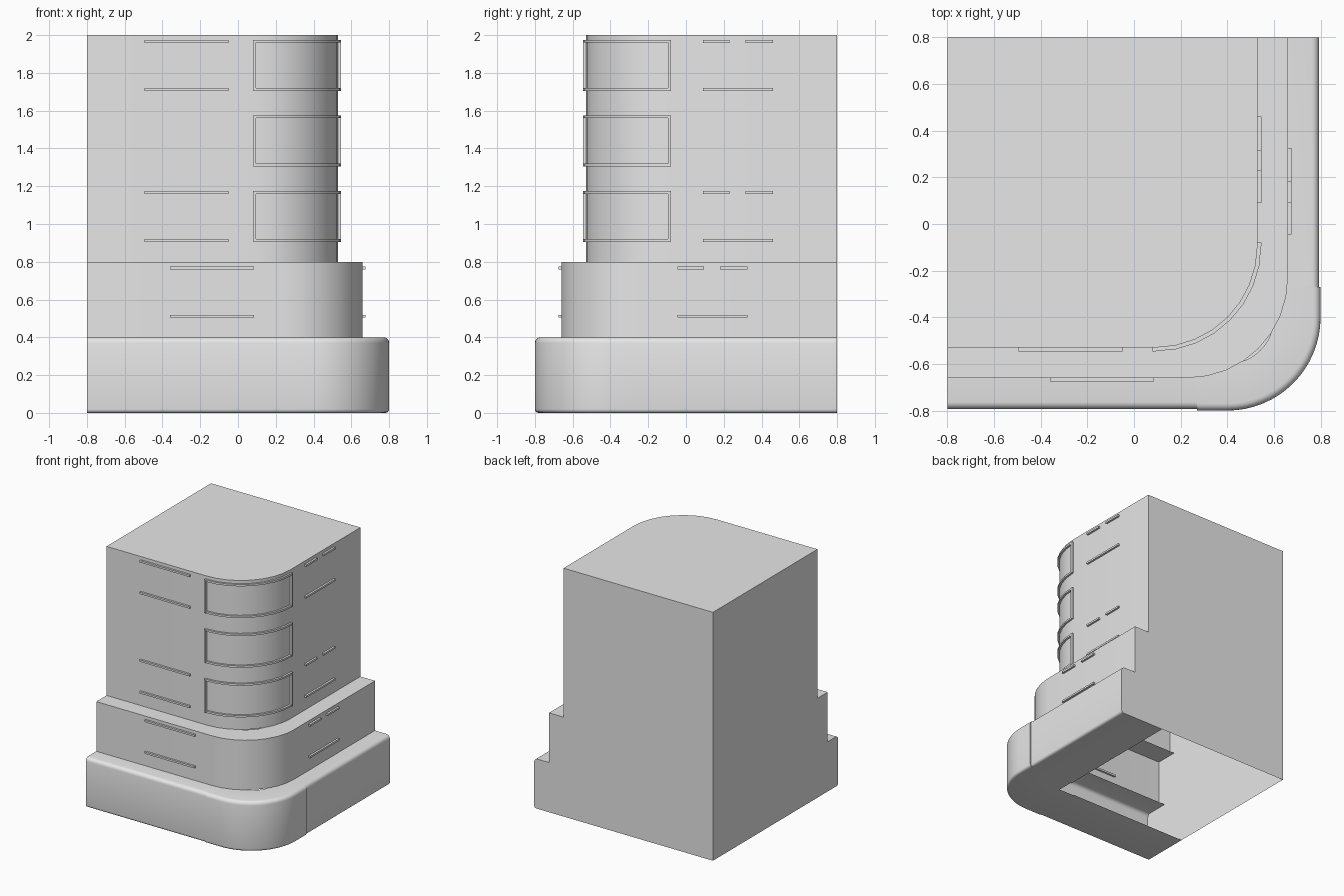
import bpy
import bmesh
from math import sin, cos, pi, radians

cube = bpy.data.objects.get("Cube")
if cube:
    bpy.data.objects.remove(cube)

BACK = 0.8      # plane of the two flat cut sides (x = -BACK, y = +BACK)

concrete = bpy.data.materials.new("light_grey")
concrete.use_nodes = True
concrete.diffuse_color = (0.8, 0.8, 0.8, 1)
concrete.node_tree.nodes["Principled BSDF"].inputs["Base Color"].default_value = (0.8, 0.8, 0.8, 1)


def finish(name, bm):
    mesh = bpy.data.meshes.new(name)
    bm.to_mesh(mesh)
    bm.free()
    mesh.materials.append(concrete)
    obj = bpy.data.objects.new(name, mesh)
    bpy.context.collection.objects.link(obj)
    bpy.ops.object.select_all(action='DESELECT')
    obj.select_set(True)
    bpy.context.view_layer.objects.active = obj
    bpy.ops.object.shade_smooth_by_angle(angle=radians(30))
    return obj


def arc(edge, radius, steps):
    """Rounded front-right corner, from the front side round to the right side."""
    c = edge - radius
    angles = [i * pi / 2 / steps for i in range(steps + 1)]
    return [(c + radius * sin(a), -c - radius * cos(a)) for a in angles]


def outline(edge, radius, steps, recess=0.0):
    """Front wall, corner and right wall; straight walls may sit back a little."""
    corner = arc(edge, max(radius, 0), steps)
    wall = edge - recess
    if recess:
        corner = [(0.27, -wall)] + [(0.27, -edge)] + corner + [(edge, -0.27), (wall, -0.27)]
    return [(-BACK, -wall)] + corner + [(wall, BACK)]


def sweep(bm, rows, closed=False):
    """Skin rows of (x, y, z) points, listed from the bottom up."""
    grid = [[bm.verts.new(p) for p in row] for row in rows]
    pairs = list(zip(grid, grid[1:]))
    if closed:
        pairs.append((grid[-1], grid[0]))
    for low, high in pairs:
        for i in range(len(low) - 1):
            bm.faces.new((low[i], low[i + 1], high[i + 1], high[i]))
    return grid


def tier(name, edge, radius, steps, profile, recess=0.0, cap=False):
    """Thin shell whose profile is (inset, height) pairs."""
    bm = bmesh.new()
    rows = [[(x, y, z) for x, y in outline(edge - d, radius - d, steps, recess)]
            for d, z in profile]
    grid = sweep(bm, rows)
    if cap:
        corner = bm.verts.new((-BACK, BACK, profile[-1][1]))
        bm.faces.new(grid[-1] + [corner])
    return finish(name, bm)


def fillet(radius, z, start):
    """Quarter round of a profile, centred at the given height."""
    return [(radius * (1 - cos(start + i * pi / 8)), z + radius * sin(start + i * pi / 8))
            for i in range(5)]


# Three stepped tiers, hollow below
base_round = fillet(0.02, 0.02, -pi / 2) + fillet(0.03, 0.37, 0)
tier("base_tier", 0.8, 0.4, 16, [(0.4, 0)] + base_round + [(0.2, 0.4)], recess=0.007)
tier("middle_tier", 0.66, 0.43, 8, [(0, 0.4), (0, 0.8), (0.18, 0.8)])
tier("tower", 0.53, 0.44, 8, [(0, 0.8), (0, 2.0)], cap=True)

# Stepped flat walls on the back and left
steps = [(0.793 - d, z) for d, z in base_round]
steps += [(0.66, 0.4), (0.66, 0.8), (0.53, 0.8), (0.53, 2.0)]
for name in ("back_wall", "left_wall"):
    bm = bmesh.new()
    section = [(-BACK, 2.0), (-BACK, 0.0)] + steps
    if name == "back_wall":
        points = [(w, BACK, z) for w, z in reversed(section)]
    else:
        points = [(-BACK, -w, z) for w, z in reversed(section)]
    bm.faces.new([bm.verts.new(p) for p in points])
    finish(name, bm)


# Curved corner window frames
def curved_frame(name, bottom, top):
    bm = bmesh.new()
    inner, outer, rim = 0.52, 0.546, 0.015

    def ring(edge, margin, z):
        end = 0.08 + margin
        path = [p for p in arc(edge, edge - 0.09, 8)]
        path = [(end, -edge)] + path[1:-1] + [(edge, -end)]
        return [(x, y, z) for x, y in path]

    # top and bottom rails
    for z in (bottom, top - rim):
        grid = sweep(bm, [ring(inner, 0, z), ring(outer, 0, z),
                          ring(outer, 0, z + rim), ring(inner, 0, z + rim)], closed=True)
        for i in (0, -1):
            bm.faces.new([row[i] for row in grid])
    bmesh.ops.recalc_face_normals(bm, faces=bm.faces)
    finish(name, bm)
    # upright ends
    mid = 0.08 + rim / 2
    depth = (inner + outer) / 2
    box(name + "_front_post", (mid, -depth, (top + bottom) / 2), (rim, outer - inner, top - bottom))
    box(name + "_right_post", (depth, -mid, (top + bottom) / 2), (outer - inner, rim, top - bottom))


def box(name, centre, size):
    bm = bmesh.new()
    bmesh.ops.create_cube(bm, size=1)
    for v in bm.verts:
        v.co = [c + s * k for c, s, k in zip(centre, size, v.co)]
    return finish(name, bm)


for i, top in enumerate((1.175, 1.575, 1.975)):
    curved_frame(f"corner_window_frame_{i + 1}", top - 0.27, top)


# Slim sills and lintels on the straight walls
def bar(name, side, start, end, wall, z):
    mid, length = (start + end) / 2, end - start
    if side == "front":
        box(name, (mid, -wall, z), (length, 0.032, 0.015))
    else:
        box(name, (wall, mid, z), (0.032, length, 0.015))


# (wall plane, lintel height, front span start, right span start)
for level, (wall, z, front, right, span) in enumerate((
        (0.66, 0.767, -0.36, -0.045, 0.445),
        (0.53, 1.167, -0.495, 0.09, 0.445),
        (0.53, 1.967, -0.495, 0.09, 0.445))):
    sill = z - 0.255
    bar(f"front_lintel_{level}", "front", front, front + span, wall, z)
    bar(f"front_sill_{level}", "front", front, front + span, wall, sill)
    bar(f"right_lintel_a_{level}", "right", right, right + 0.14, wall, z)
    bar(f"right_lintel_b_{level}", "right", right + 0.225, right + 0.37, wall, z)
    bar(f"right_sill_{level}", "right", right, right + 0.37, wall, sill)
